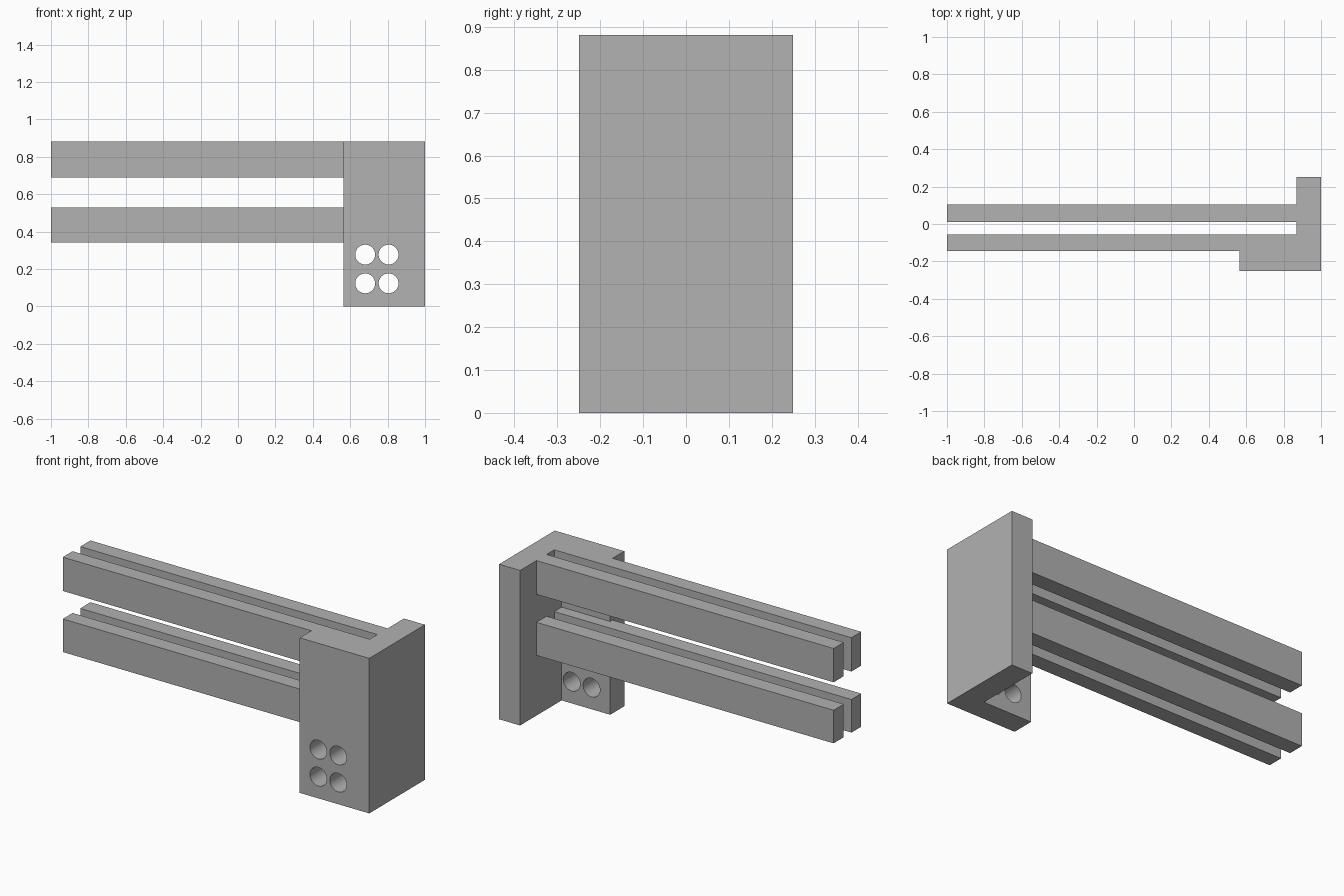
import bpy
import bmesh
import math

default_cube = bpy.data.objects.get("Cube")
if default_cube:
    bpy.data.objects.remove(default_cube, do_unlink=True)

# Single plain grey
grey = bpy.data.materials.new("plain grey")
grey.use_nodes = True
colour = (0.445, 0.445, 0.445, 1)
grey.diffuse_color = colour
grey.node_tree.nodes["Principled BSDF"].inputs["Base Color"].default_value = colour


def extrude_plan(name, outline, bottom, top):
    """Raise a plan outline (x, y) from bottom to top."""
    bm = bmesh.new()
    base = bm.faces.new([bm.verts.new((x, y, bottom)) for x, y in outline])
    raised = bmesh.ops.extrude_face_region(bm, geom=[base])["geom"]
    verts = [v for v in raised if isinstance(v, bmesh.types.BMVert)]
    bmesh.ops.translate(bm, verts=verts, vec=(0, 0, top - bottom))
    bmesh.ops.recalc_face_normals(bm, faces=bm.faces)
    mesh = bpy.data.meshes.new(name)
    bm.to_mesh(mesh)
    bm.free()
    mesh.materials.append(grey)
    obj = bpy.data.objects.new(name, mesh)
    bpy.context.collection.objects.link(obj)
    return obj


LEFT, RIGHT = -1.0, 1.0
FRONT, BACK = -0.25, 0.25
TOP = 0.881
PLATE_X = 0.563       # free edge of the front plate
PLATE_Y = -0.123      # rear face of the front plate
WALL_X = 0.868        # inner face of the side wall

# Bracket: front plate and side wall in one L section
bracket = extrude_plan("corner_bracket", [
    (PLATE_X, FRONT), (RIGHT, FRONT), (RIGHT, BACK),
    (WALL_X, BACK), (WALL_X, PLATE_Y), (PLATE_X, PLATE_Y)], 0, TOP)

# Four bolt holes through the front plate
for x in (0.68, 0.805):
    for z in (0.123, 0.277):
        bpy.ops.mesh.primitive_cylinder_add(
            vertices=48, radius=0.053, depth=0.3,
            location=(x, -0.19, z), rotation=(math.pi / 2, 0, 0))
        cutter = bpy.context.object
        cutter.name = "hole_cutter"
        cutter.data.materials.append(grey)
        cutter.hide_render = True
        cut = bracket.modifiers.new("bolt_hole", "BOOLEAN")
        cut.operation = "DIFFERENCE"
        cut.solver = "EXACT"
        cut.object = cutter
        bpy.ops.object.select_all(action="DESELECT")
        bracket.select_set(True)
        bpy.context.view_layer.objects.active = bracket
        bpy.ops.object.modifier_apply(modifier=cut.name)
        bpy.data.objects.remove(cutter, do_unlink=True)
bpy.ops.object.shade_smooth_by_angle(angle=math.radians(30))

# Two pairs of bars; the front ones are notched round the plate edge
for level, bottom, top in (("upper", 0.689, TOP), ("lower", 0.342, 0.53)):
    extrude_plan(level + "_front_bar", [
        (LEFT, -0.145), (PLATE_X, -0.145), (PLATE_X, PLATE_Y),
        (WALL_X, PLATE_Y), (WALL_X, -0.057), (LEFT, -0.057)], bottom, top)
    extrude_plan(level + "_back_bar", [
        (LEFT, 0.012), (WALL_X, 0.012), (WALL_X, 0.103), (LEFT, 0.103)],
        bottom, top)
